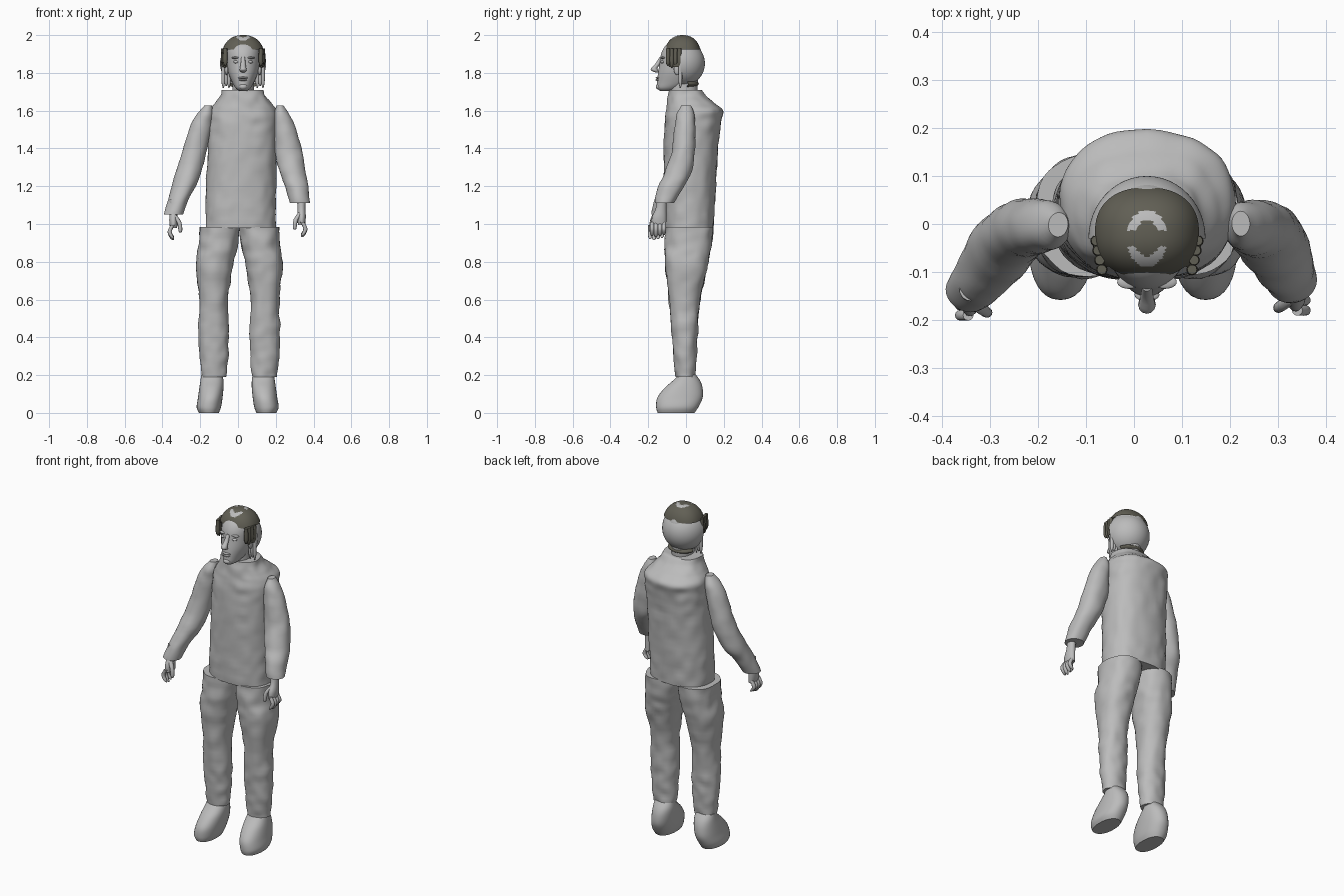
import bpy, bmesh, math
from mathutils import Vector, noise

default_cube = bpy.data.objects.get("Cube")
if default_cube:
    bpy.data.objects.remove(default_cube)


def make_material(name, color):
    mat = bpy.data.materials.new(name)
    mat.use_nodes = True
    mat.diffuse_color = color
    mat.node_tree.nodes["Principled BSDF"].inputs["Base Color"].default_value = color
    return mat


GREY = make_material("plain grey", (0.5, 0.5, 0.5, 1))
DARK = make_material("dark olive hair", (0.12, 0.115, 0.09, 1))
MID = 0.027  # sideways centre of the head


def finish(name, bm, mats, angle=50):
    bmesh.ops.recalc_face_normals(bm, faces=bm.faces)
    mesh = bpy.data.meshes.new(name)
    bm.to_mesh(mesh)
    bm.free()
    for mat in mats:
        mesh.materials.append(mat)
    obj = bpy.data.objects.new(name, mesh)
    bpy.context.collection.objects.link(obj)
    bpy.ops.object.select_all(action="DESELECT")
    obj.select_set(True)
    bpy.context.view_layer.objects.active = obj
    bpy.ops.object.shade_smooth_by_angle(angle=math.radians(angle))
    return obj


def resample(rings, steps):
    """Smooth Catmull-Rom interpolation between the key sections."""
    out = []
    for i in range(len(rings) - 1):
        a, b, c, d = (Vector(rings[min(max(k, 0), len(rings) - 1)]) for k in range(i - 1, i + 3))
        for s in range(steps):
            t = s / steps
            out.append(b + (c - a) * t / 2 + (a * 2 - b * 5 + c * 4 - d) * t * t / 2
                       + (b * 3 - a - c * 3 + d) * t ** 3 / 2)
    return out + [Vector(rings[-1])]


def spow(value, power):
    return math.copysign(abs(value) ** power, value)


def loft(name, rings, sides=32, steps=5, power=1.0, wrinkle=0, mat=GREY):
    """Closed body through sections given as (z, x min, x max, y min, y max)."""
    bm = bmesh.new()
    loops = []
    for z, x0, x1, y0, y1 in resample(rings, steps):
        loop = []
        for i in range(sides):
            a = math.tau * i / sides
            co = Vector(((x0 + x1) / 2 + (x1 - x0) / 2 * spow(math.cos(a), power),
                         (y0 + y1) / 2 + (y1 - y0) / 2 * spow(math.sin(a), power), z))
            bump = wrinkle * noise.noise(co * 18)
            co += Vector((math.cos(a), math.sin(a), 0)) * bump
            loop.append(bm.verts.new(co))
        loops.append(loop)
    for low, high in zip(loops, loops[1:]):
        for i in range(sides):
            j = (i + 1) % sides
            bm.faces.new((low[i], low[j], high[j], high[i]))
    bm.faces.new(loops[0])
    bm.faces.new(loops[-1])
    return finish(name, bm, [mat])


def tube(name, points, mat=GREY):
    """Small round limb through (x, y, z, radius) points."""
    return loft(name, [(z, x - r, x + r, y - r, y + r) for x, y, z, r in points], 12, 3, mat=mat)


def ellipsoid(name, centre, radii, keep=None, dark=None, power=1.0, mats=(GREY,), detail=24):
    bm = bmesh.new()
    bmesh.ops.create_uvsphere(bm, u_segments=detail, v_segments=detail * 3 // 4, radius=1)
    for v in bm.verts:
        v.co = Vector([c + r * spow(k, power) for c, r, k in zip(centre, radii, v.co)])
    if keep:
        cut = [f for f in bm.faces if not keep(f.calc_center_median())]
        bmesh.ops.delete(bm, geom=cut, context="FACES")
    if dark:
        for f in bm.faces:
            f.material_index = int(dark(f.calc_center_median()))
    return finish(name, bm, mats)


# Jacket body
loft("jacket_body", [
    (0.98, -0.17, 0.2, -0.115, 0.145),
    (1.15, -0.17, 0.2, -0.117, 0.155),
    (1.4, -0.16, 0.205, -0.117, 0.17),
    (1.54, -0.155, 0.21, -0.112, 0.185),
    (1.6, -0.15, 0.205, -0.105, 0.193),
    (1.64, -0.12, 0.175, -0.1, 0.15),
    (1.68, -0.095, 0.145, -0.095, 0.105),
    (1.71, -0.088, 0.135, -0.09, 0.08)], 64, 8, 0.85, 0.006)

# Trouser legs and shoes, mirrored sideways
LEG = [(0.19, 0.07, 0.2, -0.055, 0.05),
       (0.3, 0.058, 0.212, -0.065, 0.055),
       (0.42, 0.055, 0.216, -0.075, 0.06),
       (0.6, 0.06, 0.212, -0.09, 0.075),
       (0.78, 0.032, 0.23, -0.11, 0.115),
       (0.88, 0.01, 0.216, -0.112, 0.135),
       (0.985, 0, 0.212, -0.11, 0.145)]
SHOE = [(0, 0.1, 0.205, -0.15, 0.045),
        (0.03, 0.088, 0.217, -0.158, 0.065),
        (0.08, 0.08, 0.21, -0.152, 0.088),
        (0.13, 0.075, 0.203, -0.115, 0.088),
        (0.17, 0.075, 0.197, -0.07, 0.075),
        (0.205, 0.08, 0.192, -0.035, 0.05)]


def sided(rings, side, shift):
    return [(z, *sorted((side * x0 + shift, side * x1 + shift)), y0, y1)
            for z, x0, x1, y0, y1 in rings]


for label, side in (("left", 1), ("right", -1)):
    shift = 0.007
    loft(label + "_trouser_leg", sided(LEG, side, shift), 40, 7, 0.9, 0.007)
    loft(label + "_shoe", sided(SHOE, side, -0.002), 32, 5, 0.9)

# Sleeves
loft("left_sleeve", [
    (1.11, 0.275, 0.38, -0.165, -0.065),
    (1.2, 0.25, 0.372, -0.148, -0.01),
    (1.27, 0.222, 0.36, -0.115, 0.03),
    (1.38, 0.195, 0.34, -0.075, 0.047),
    (1.5, 0.185, 0.308, -0.062, 0.05),
    (1.58, 0.19, 0.272, -0.05, 0.045),
    (1.627, 0.205, 0.24, -0.025, 0.025)], wrinkle=0.005)
loft("right_sleeve", [
    (1.05, -0.39, -0.29, -0.185, -0.085),
    (1.13, -0.372, -0.26, -0.165, -0.04),
    (1.22, -0.345, -0.215, -0.13, 0.02),
    (1.35, -0.305, -0.175, -0.08, 0.05),
    (1.5, -0.258, -0.145, -0.062, 0.052),
    (1.58, -0.22, -0.13, -0.05, 0.045),
    (1.627, -0.178, -0.138, -0.025, 0.025)], wrinkle=0.005)

# Hands
for label, side, wx, wy, wz in (("left", 1, 0.335, -0.13, 1.095), ("right", -1, -0.34, -0.14, 1.08)):
    palm = [(-0.1, -0.018, 0.02, -0.052, 0.025),
            (-0.06, -0.02, 0.024, -0.05, 0.026),
            (-0.01, -0.02, 0.022, -0.03, 0.026),
            (0.05, -0.024, 0.024, -0.02, 0.03)]
    loft(label + "_palm", [(z + wz, wx + x0, wx + x1, y0 + wy, y1 + wy)
                           for z, x0, x1, y0, y1 in sided(palm, side, 0)], 20)
    for n in range(4):
        y = wy - 0.05 + 0.021 * n
        reach = 0.165 - 0.006 * abs(n - 1)
        tube(f"{label}_finger_{n + 1}", [
            (wx + side * 0.005, y, wz - 0.085, 0.011),
            (wx + side * 0.022, y, wz - 0.12, 0.011),
            (wx + side * 0.01, y, wz - reach + 0.01, 0.01),
            (wx + side * 0.002, y, wz - reach, 0.004)])
    tube(label + "_thumb", [
        (wx, wy - 0.02, wz - 0.03, 0.013),
        (wx - side * 0.028, wy - 0.04, wz - 0.07, 0.012),
        (wx - side * 0.035, wy - 0.045, wz - 0.115, 0.01),
        (wx - side * 0.033, wy - 0.045, wz - 0.125, 0.004)])

# Neck and face
loft("neck", [(1.6, -0.04, 0.095, -0.08, 0.06),
              (1.7, -0.03, 0.085, -0.085, 0.06),
              (1.78, -0.03, 0.085, -0.085, 0.065)])
FACE = [(1.705, 0.022, -0.138, -0.06), (1.72, 0.04, -0.153, -0.02),
        (1.75, 0.058, -0.153, 0.04), (1.8, 0.078, -0.148, 0.07),
        (1.85, 0.087, -0.14, 0.085), (1.9, 0.09, -0.132, 0.085),
        (1.94, 0.084, -0.112, 0.07), (1.97, 0.06, -0.08, 0.045)]
loft("face", [(z, MID - r, MID + r, y0, y1) for z, r, y0, y1 in FACE], 40)
tube("nose", [(MID, -0.152, 1.802, 0.008), (MID, -0.165, 1.812, 0.018),
              (MID, -0.168, 1.825, 0.017), (MID, -0.148, 1.85, 0.013), (MID, -0.13, 1.885, 0.01)])
ellipsoid("upper_lip", (MID, -0.147, 1.774), (0.026, 0.014, 0.006))
ellipsoid("lower_lip", (MID, -0.147, 1.763), (0.022, 0.014, 0.006))
ellipsoid("chin", (MID, -0.143, 1.727), (0.022, 0.017, 0.016))
for label, side in (("left", 1), ("right", -1)):
    ellipsoid(label + "_eye", (MID + side * 0.036, -0.123, 1.858), (0.016, 0.012, 0.008))
    ellipsoid(label + "_brow", (MID + side * 0.038, -0.121, 1.88), (0.024, 0.014, 0.006))
    ellipsoid(label + "_ear", (MID + side * 0.088, -0.045, 1.82), (0.01, 0.02, 0.032))

# Bare rear half of the skull, with a rim of hair at the nape
ellipsoid("skull_back", (MID, -0.03, 1.85), (0.122, 0.13, 0.125), keep=lambda p: p.y > -0.03, detail=48)
ellipsoid("nape_hair", (MID, -0.01, 1.742), (0.085, 0.078, 0.022), mats=(DARK,),
          keep=lambda p: p.y > 0.01)


# Hair cap, open at the face, with a thin patch around the crown
def hair_kept(p):
    if p.y > -0.03:
        return p.z > 1.925
    return p.z > (1.925 if p.y < -0.08 and abs(p.x - MID) < 0.082 else 1.83)


def hair_dark(p):
    d = math.hypot((p.x - MID) / 0.027, (p.y + 0.03) / 0.037)
    return not (p.z > 1.95 and 1 < d < 1.6 and abs(p.y + 0.03) > 0.017)


ellipsoid("hair_cap", (MID, -0.018, 1.87), (0.115, 0.1, 0.13), hair_kept, hair_dark, 0.87,
          (GREY, DARK), 80)

# Hanging locks: dark at the temples, pale below
for label, side in (("left", 1), ("right", -1)):
    for n in range(4):
        x = MID + side * (0.106 - 0.004 * n)
        y = -0.035 - 0.02 * n
        tube(f"{label}_temple_lock_{n + 1}", [
            (x, y, 1.825 + 0.012 * (n % 2), 0.003), (x, y, 1.86, 0.012), (x, y, 1.93, 0.01)], DARK)
    for n in range(3):
        x = MID + side * (0.075 + 0.015 * n)
        tube(f"{label}_pale_lock_{n + 1}", [
            (x, -0.03, 1.72 + 0.01 * (n % 2), 0.003), (x, -0.03, 1.76, 0.01),
            (x, -0.03, 1.85, 0.01)])
